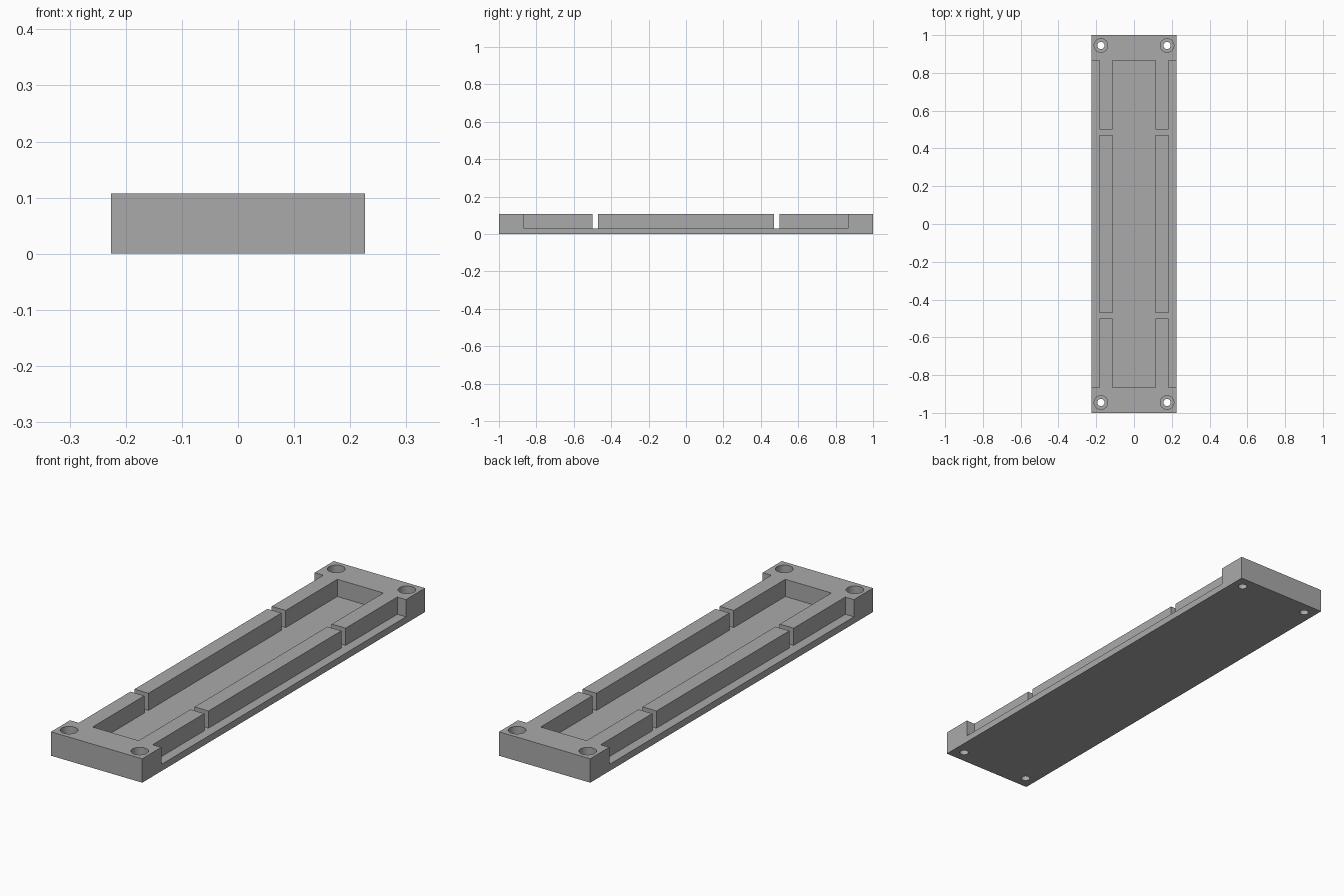
import bpy
import math

default = bpy.data.objects.get("Cube")
if default:
    bpy.data.objects.remove(default, do_unlink=True)

# Main dimensions
HALF_W, HALF_L, HEIGHT = 0.226, 1.0, 0.107
FLOOR = 0.03                      # thickness of the base plate
WALL_IN, WALL_OUT = 0.114, 0.183  # inner and outer faces of the long walls
END = 0.865                       # inner face of the end blocks
SLOT_A, SLOT_B = 0.47, 0.5        # gap in the long walls
HOLE_X, HOLE_Y = 0.175, 0.945
TOP = HEIGHT + 0.05               # cutters reach above the top face

grey = bpy.data.materials.new("plain_grey")
grey.use_nodes = True
colour = (0.4, 0.4, 0.4, 1)
grey.diffuse_color = colour
grey.node_tree.nodes["Principled BSDF"].inputs["Base Color"].default_value = colour


def box(name, x0, x1, y0, y1, z0, z1):
    bpy.ops.mesh.primitive_cube_add(
        size=1, location=((x0 + x1) / 2, (y0 + y1) / 2, (z0 + z1) / 2))
    ob = bpy.context.object
    ob.name = name
    ob.scale = (x1 - x0, y1 - y0, z1 - z0)
    bpy.ops.object.transform_apply(location=True, rotation=True, scale=True)
    return ob


def bore(name, x, y, radius, z0):
    bpy.ops.mesh.primitive_cylinder_add(
        vertices=32, radius=radius, depth=TOP - z0, location=(x, y, (TOP + z0) / 2))
    ob = bpy.context.object
    ob.name = name
    return ob


# Solid body
body = box("tray_body", -HALF_W, HALF_W, -HALF_L, HALF_L, 0, HEIGHT)
body.data.materials.append(grey)

# Central pocket, side ledges and wall slots
cutters = [box("pocket_cutter", -WALL_IN, WALL_IN, -END, END, FLOOR, TOP)]
for s in (-1, 1):
    xs = sorted((s * WALL_OUT, s * (HALF_W + 0.05)))
    cutters.append(box("ledge_cutter", *xs, -END, END, FLOOR, TOP))
    ys = sorted((s * SLOT_A, s * SLOT_B))
    cutters.append(box("slot_cutter", -HALF_W - 0.05, HALF_W + 0.05, *ys, FLOOR, TOP))

# Counterbored screw holes in the corners
for x in (-HOLE_X, HOLE_X):
    for y in (-HOLE_Y, HOLE_Y):
        cutters.append(bore("counterbore_cutter", x, y, 0.036, FLOOR))
        cutters.append(bore("screw_hole_cutter", x, y, 0.019, -0.05))

for cutter in cutters:
    cutter.hide_render = True
    mod = body.modifiers.new(cutter.name, 'BOOLEAN')
    mod.operation = 'DIFFERENCE'
    mod.solver = 'EXACT'
    mod.object = cutter

# Apply the cuts and discard the cutters
bpy.ops.object.select_all(action='DESELECT')
body.select_set(True)
bpy.context.view_layer.objects.active = body
for mod in list(body.modifiers):
    bpy.ops.object.modifier_apply(modifier=mod.name)
for cutter in cutters:
    bpy.data.objects.remove(cutter, do_unlink=True)

bpy.ops.object.shade_smooth_by_angle(angle=math.radians(30))
